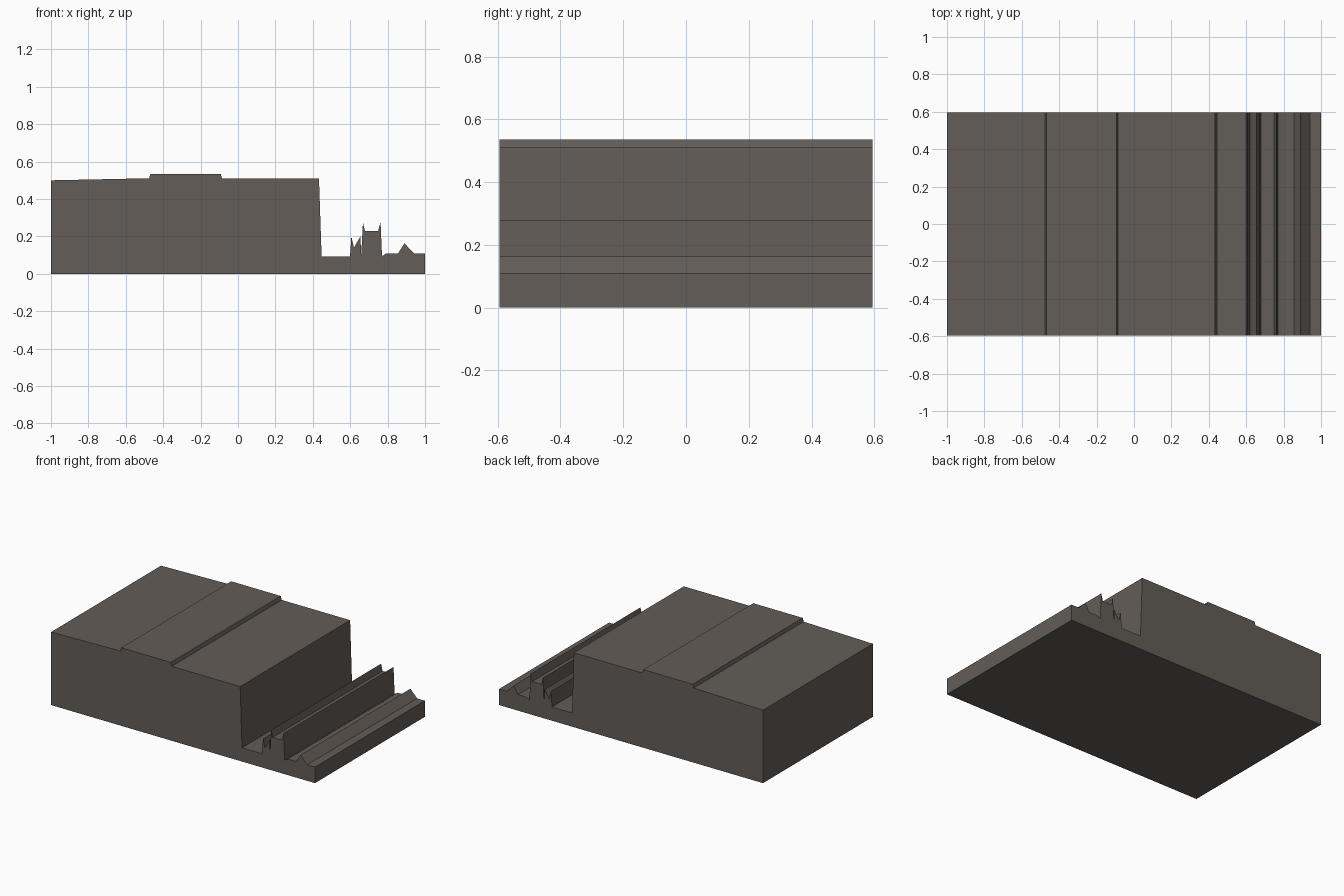
import bpy, bmesh

if "Cube" in bpy.data.objects:
    bpy.data.objects.remove(bpy.data.objects["Cube"])

HALF_DEPTH = 0.595

# Cross-section (x, z): raised platform on the left, ditch and ridges on the right
PROFILE = [
    (-1.0, 0.0), (1.0, 0.0),
    # low shelf with a small triangular ridge
    (1.0, 0.11), (0.941, 0.11), (0.89, 0.163), (0.856, 0.11), (0.794, 0.11), (0.77, 0.095),
    # wall with two raised lips
    (0.762, 0.278), (0.749, 0.228), (0.679, 0.228), (0.668, 0.275),
    # notched low ridge and flat ditch
    (0.659, 0.105), (0.654, 0.2), (0.62, 0.14), (0.606, 0.2), (0.599, 0.094), (0.447, 0.094),
    # platform top with a raised strip
    (0.433, 0.51), (-0.085, 0.51), (-0.093, 0.535), (-0.468, 0.535), (-0.475, 0.511), (-1.0, 0.50),
]

stone = bpy.data.materials.new("grey brown stone")
stone.diffuse_color = (0.125, 0.109, 0.096, 1.0)
stone.use_nodes = True
stone.node_tree.nodes["Principled BSDF"].inputs["Base Color"].default_value = stone.diffuse_color

# Extrude the cross-section along y
bm = bmesh.new()
front = bm.faces.new([bm.verts.new((x, -HALF_DEPTH, z)) for x, z in PROFILE])
swept = bmesh.ops.extrude_face_region(bm, geom=[front], use_keep_orig=True)
back_verts = [g for g in swept["geom"] if isinstance(g, bmesh.types.BMVert)]
bmesh.ops.translate(bm, verts=back_verts, vec=(0, 2 * HALF_DEPTH, 0))
bmesh.ops.recalc_face_normals(bm, faces=bm.faces)

mesh = bpy.data.meshes.new("stepped_block")
bm.to_mesh(mesh)
bm.free()
mesh.materials.append(stone)
block = bpy.data.objects.new("stepped_block", mesh)
bpy.context.collection.objects.link(block)
